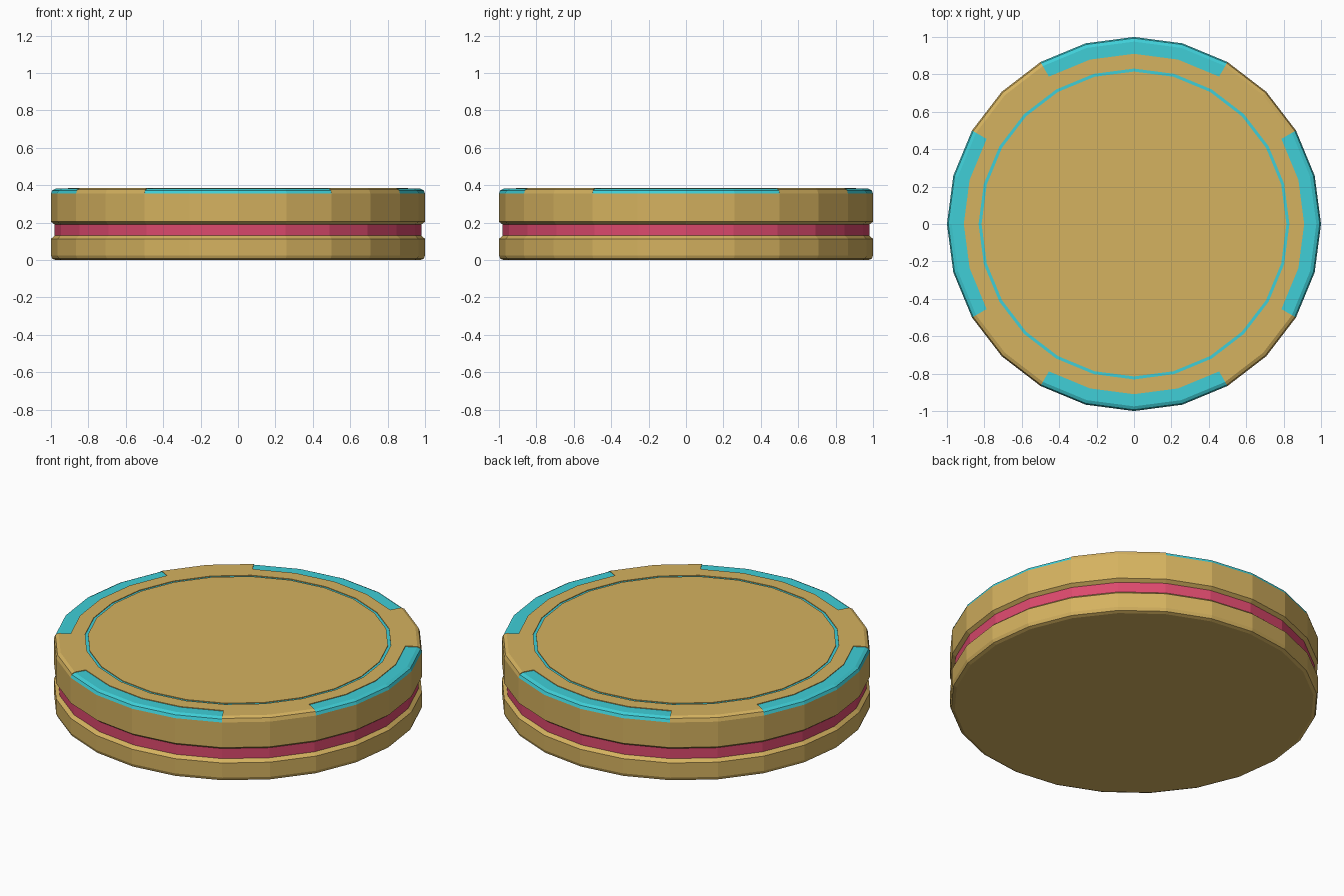
import bpy, bmesh, math

if "Cube" in bpy.data.objects:
    bpy.data.objects.remove(bpy.data.objects["Cube"])

SIDES = 24


def material(name, rgb):
    m = bpy.data.materials.new(name)
    m.diffuse_color = (*rgb, 1)
    m.use_nodes = True
    m.node_tree.nodes["Principled BSDF"].inputs["Base Color"].default_value = m.diffuse_color
    return m


gold = material("gold", (0.665, 0.445, 0.115))
teal = material("teal", (0.05, 0.62, 0.68))
pink = material("pink", (0.72, 0.068, 0.155))


def add_object(name, bm, mats):
    bmesh.ops.recalc_face_normals(bm, faces=bm.faces)
    mesh = bpy.data.meshes.new(name)
    bm.to_mesh(mesh)
    bm.free()
    for m in mats:
        mesh.materials.append(m)
    obj = bpy.data.objects.new(name, mesh)
    bpy.context.collection.objects.link(obj)
    return obj


def turned(name, profile, mats, accent=None):
    """Full turn of an open (radius, z) profile, capped at both ends; one step gets material 1."""
    bm = bmesh.new()
    rings = [[bm.verts.new((r * math.cos(a), r * math.sin(a), z))
              for a in (2 * math.pi * i / SIDES for i in range(SIDES))] for r, z in profile]
    for k in range(len(rings) - 1):
        for i in range(SIDES):
            j = (i + 1) % SIDES
            f = bm.faces.new((rings[k][i], rings[k][j], rings[k + 1][j], rings[k + 1][i]))
            f.material_index = 1 if k == accent else 0
    bm.faces.new(rings[0])
    bm.faces.new(rings[-1])
    return add_object(name, bm, mats)


def rim_block(name, start, count, top, mat):
    """Arc of the rounded top rim, 'count' sides long."""
    profile = [(0.91, 0.355), (1.0, 0.355), (0.993, top - 0.009), (0.975, top), (0.91, top)]
    bm = bmesh.new()
    rows = []
    for i in range(start, start + count + 1):
        a = 2 * math.pi * i / SIDES
        rows.append([bm.verts.new((r * math.cos(a), r * math.sin(a), z)) for r, z in profile])
    n = len(profile)
    for p, q in zip(rows, rows[1:]):
        for k in range(n):
            bm.faces.new((p[k], p[(k + 1) % n], q[(k + 1) % n], q[k]))
    bm.faces.new(rows[0])
    bm.faces.new(rows[-1])
    return add_object(name, bm, [mat])


# Main drum with rounded foot and a pink groove round the side
turned("drum_body", [(0.975, 0), (0.993, 0.007), (1, 0.025), (1, 0.113), (0.98, 0.13),
                     (0.98, 0.19), (1, 0.205), (1, 0.355)], [gold, pink], accent=4)

# Top plate with a thin teal ring groove
turned("top_plate", [(0.91, 0.355), (0.91, 0.385), (0.831, 0.385), (0.831, 0.381),
                     (0.815, 0.381), (0.815, 0.385)], [gold, teal], accent=3)

# Rim: four teal inlays, slightly lower than the gold pieces between them
for q in range(4):
    rim_block(f"rim_inlay_{q + 1}", q * 6 - 2, 4, 0.381, teal)
    rim_block(f"rim_corner_{q + 1}", q * 6 + 2, 2, 0.385, gold)
